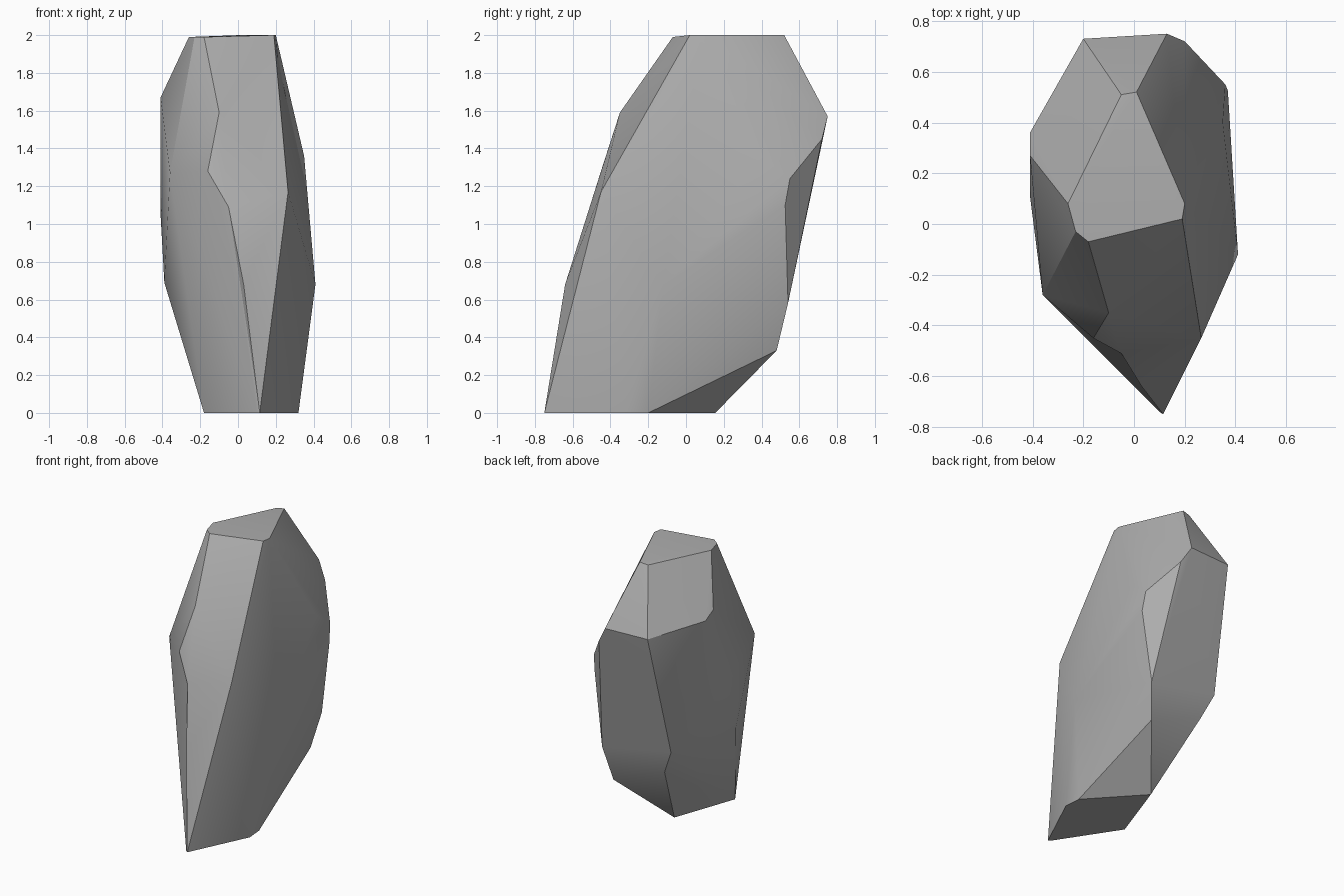
import bpy
import bmesh
import math
from mathutils import Vector

cube = bpy.data.objects.get("Cube")
if cube:
    bpy.data.objects.remove(cube, do_unlink=True)

# Corner points of the chiselled boulder, grouped by region
crown = [(-.23, -.03, 1.99), (-.18, -.07, 1.99), (.19, .02, 2), (.2, .08, 2),
         (.01, .52, 2), (-.05, .51, 1.99), (-.26, .08, 1.99)]
shoulder = [(-.2, .73, 1.57), (.13, .75, 1.57), (.2, .72, 1.45),
            (-.41, .36, 1.62), (-.41, .27, 1.67)]
front = [(-.1, -.35, 1.59), (-.16, -.45, 1.28), (.265, -.45, 1.17),
         (.03, -.64, .68)]
sides = [(-.36, -.28, 1.27), (-.41, .11, 1.05), (-.39, -.02, .69),
         (.35, .4, 1.36), (.36, .55, 1.24), (.37, .525, 1.1), (.41, -.12, .68)]
back = [(.3, .54, .58), (.25, .48, .33), (-.17, .49, .5), (-.25, .53, .68)]
base = [(.1, -.74, 0), (.115, -.75, 0), (.32, -.32, 0), (.31, -.2, 0),
        (-.015, .155, 0), (-.18, -.31, 0)]

# Points that sit in a hollow: raised for the hull, then pressed in
dents = [((-.1, -.57, 1.06), (-.05, -.51, 1.09))]

bm = bmesh.new()
for co in crown + shoulder + front + sides + back + base:
    bm.verts.new(co)
dent_verts = [(bm.verts.new(raised), Vector(final)) for raised, final in dents]

hull = bmesh.ops.convex_hull(bm, input=bm.verts[:])
unused = {g for g in hull["geom_interior"] + hull["geom_unused"]
          if isinstance(g, bmesh.types.BMVert)}
for vert, final in dent_verts:
    if vert not in unused:
        vert.co = final
bmesh.ops.delete(bm, geom=list(unused), context="VERTS")
bmesh.ops.recalc_face_normals(bm, faces=bm.faces[:])

mesh = bpy.data.meshes.new("boulder")
bm.to_mesh(mesh)
bm.free()

# Plain grey stone
stone = bpy.data.materials.new("grey stone")
stone.use_nodes = True
grey = (.42, .42, .42, 1)
stone.diffuse_color = grey
stone.node_tree.nodes["Principled BSDF"].inputs["Base Color"].default_value = grey
mesh.materials.append(stone)

boulder = bpy.data.objects.new("boulder", mesh)
bpy.context.collection.objects.link(boulder)
bpy.ops.object.select_all(action="DESELECT")
boulder.select_set(True)
bpy.context.view_layer.objects.active = boulder
bpy.ops.object.shade_smooth_by_angle(angle=math.radians(30))
